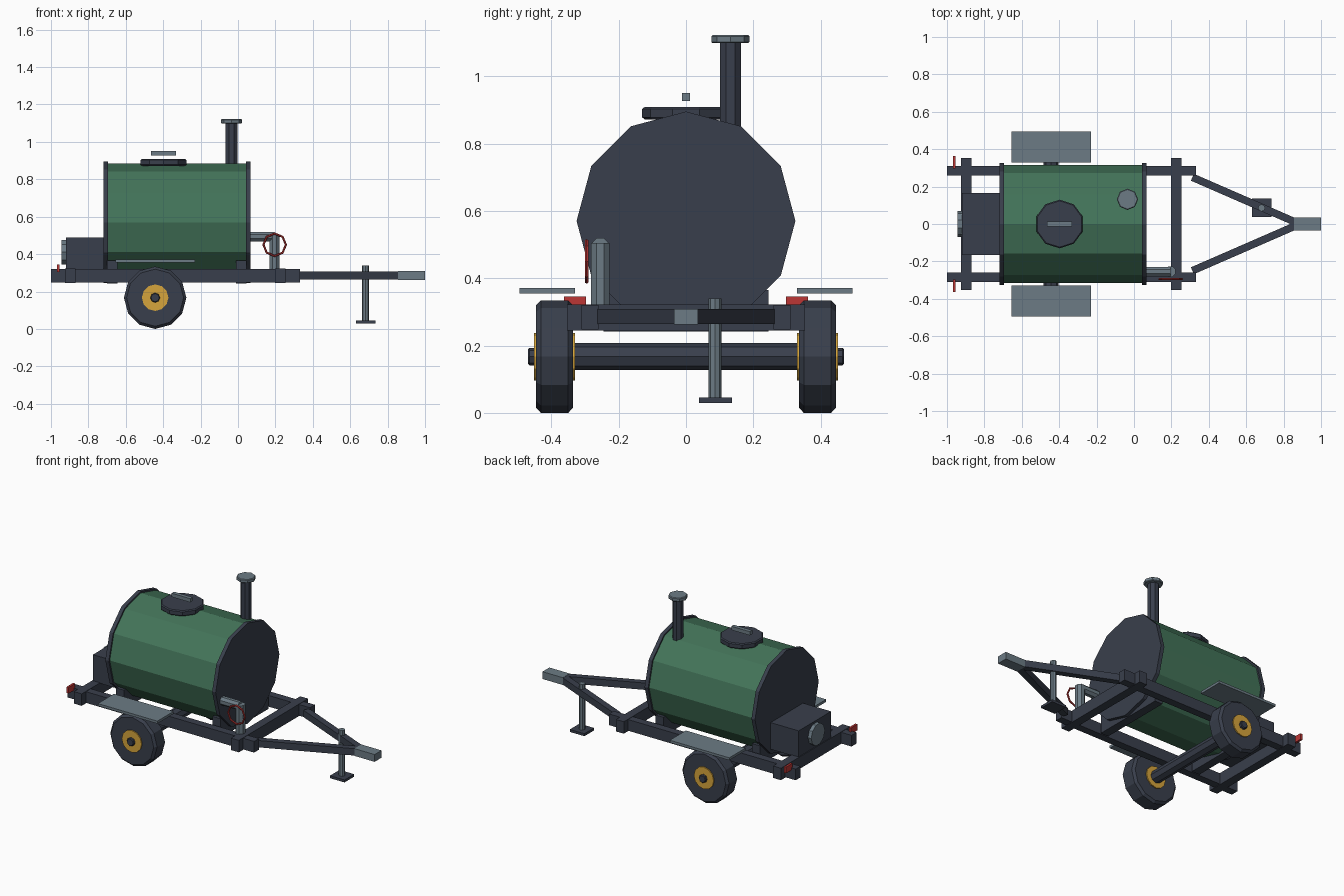
import bpy, bmesh, math
from mathutils import Vector, Matrix

cube = bpy.data.objects.get("Cube")
if cube:
    bpy.data.objects.remove(cube, do_unlink=True)


def material(name, code):
    """Flat material from an sRGB hex code."""
    rgb = []
    for i in range(0, 6, 2):
        c = int(code[i:i + 2], 16) / 255
        rgb.append(c / 12.92 if c <= 0.04045 else ((c + 0.055) / 1.055) ** 2.4)
    mat = bpy.data.materials.new(name)
    mat.use_nodes = True
    mat.diffuse_color = (*rgb, 1)
    bsdf = next(n for n in mat.node_tree.nodes if n.type == 'BSDF_PRINCIPLED')
    bsdf.inputs["Base Color"].default_value = (*rgb, 1)
    return mat


DARK = material("dark steel", "393F4C")
GREEN = material("tank green", "437459")
GREY = material("galvanised grey", "6C7B85")
YELLOW = material("wheel yellow", "D6A53C")
RED = material("signal red", "BC3635")


def finish(name, bm, mat):
    bmesh.ops.recalc_face_normals(bm, faces=bm.faces)
    mesh = bpy.data.meshes.new(name)
    bm.to_mesh(mesh)
    bm.free()
    mesh.materials.append(mat)
    obj = bpy.data.objects.new(name, mesh)
    bpy.context.scene.collection.objects.link(obj)
    return obj


def bevel(obj, width):
    mod = obj.modifiers.new("bevel", 'BEVEL')
    mod.width = width
    mod.segments = 1
    mod.limit_method = 'ANGLE'
    mod.angle_limit = math.radians(60)
    return obj


def box(name, mat, x, y, z):
    """Box from its x, y and z ranges."""
    bm = bmesh.new()
    bmesh.ops.create_cube(bm, size=1)
    ranges = (x, y, z)
    for v in bm.verts:
        v.co = [(a + b) / 2 + c * (b - a) for c, (a, b) in zip(v.co, ranges)]
    return finish(name, bm, mat)


def rod(name, mat, start, end, radius, sides, turn=0.0):
    """Prism between two points; turn spins it about its axis."""
    a, b = Vector(start), Vector(end)
    bm = bmesh.new()
    bmesh.ops.create_cone(bm, cap_ends=True, segments=sides, radius1=radius,
                          radius2=radius, depth=(b - a).length)
    rot = Vector((0, 0, 1)).rotation_difference(b - a).to_matrix().to_4x4()
    bm.transform(Matrix.Translation((a + b) / 2) @ rot @ Matrix.Rotation(turn, 4, 'Z'))
    return finish(name, bm, mat)


def ring(name, mat, centre, major, minor, steps, sides):
    """Faceted ring standing in the xz plane."""
    bm = bmesh.new()
    loops = []
    for i in range(steps):
        a = math.tau * i / steps
        loop = []
        for j in range(sides):
            b = math.tau * j / sides
            r = major + minor * math.cos(b)
            loop.append(bm.verts.new((centre[0] + r * math.cos(a),
                                      centre[1] + minor * math.sin(b),
                                      centre[2] + r * math.sin(a))))
        loops.append(loop)
    for i in range(steps):
        p, q = loops[i], loops[(i + 1) % steps]
        for j in range(sides):
            k = (j + 1) % sides
            bm.faces.new((p[j], p[k], q[k], q[j]))
    return finish(name, bm, mat)


# Tank with overhanging end caps
TANK_Z = 0.57
rod("tank_body", GREEN, (-0.705, 0, TANK_Z), (0.05, 0, TANK_Z), 0.315, 12)
for name, x0, x1 in (("rear_tank_cap", -0.72, -0.695), ("front_tank_cap", 0.043, 0.068)):
    rod(name, DARK, (x0, 0, TANK_Z), (x1, 0, TANK_Z), 0.325, 12)

# Saddles under the tank
for name, x in (("rear_saddle", -0.672), ("front_saddle", 0.018)):
    box(name, DARK, (x - 0.028, x + 0.028), (-0.245, 0.245), (0.242, 0.365))

# Filler lid and handle
bevel(rod("filler_lid", DARK, (-0.398, 0, 0.872), (-0.398, 0, 0.908), 0.13, 10), 0.006)
box("lid_handle", GREY, (-0.465, -0.332), (-0.0125, 0.0125), (0.926, 0.95))

# Vent stack
rod("vent_pipe", DARK, (-0.035, 0.132, 0.8), (-0.035, 0.132, 1.098), 0.034, 8, math.pi / 8)
bevel(rod("vent_cap", GREY, (-0.035, 0.132, 1.098), (-0.035, 0.132, 1.122), 0.057, 8), 0.004)

# Chassis cross members
for name, x in (("rear_crossbar", -0.897), ("front_crossbar", 0.225)):
    box(name, DARK, (x - 0.028, x + 0.028), (-0.353, 0.353), (0.245, 0.322))

# Pump box and dial at the rear
box("pump_box", DARK, (-0.92, -0.715), (-0.165, 0.165), (0.318, 0.49))
rod("pump_dial", GREY, (-0.943, 0, 0.41), (-0.918, 0, 0.41), 0.07, 10)

# Axle
AX, AZ = -0.443, 0.167
rod("axle", DARK, (AX, -0.34, AZ), (AX, 0.34, AZ), 0.04, 8)

# Parts on both sides
for side, s in (("left", 1), ("right", -1)):
    def span(a, b):
        return sorted((s * a, s * b))

    def across(name, mat, y0, y1, radius, sides):
        return rod(f"{side}_{name}", mat, (AX, s * y0, AZ), (AX, s * y1, AZ), radius, sides)

    box(f"{side}_rail", DARK, (-1, 0.332), span(0.26, 0.31), (0.248, 0.32))
    box(f"{side}_fender", GREY, (-0.655, -0.23), span(0.33, 0.494), (0.355, 0.371))
    box(f"{side}_reflector", RED, (-0.969, -0.955), span(0.297, 0.363), (0.305, 0.345))
    bevel(across("tyre", DARK, 0.336, 0.445, 0.167, 12), 0.014)
    across("wheel_rim", YELLOW, 0.329, 0.452, 0.071, 12)
    bevel(across("hub_cap", DARK, 0.44, 0.469, 0.026, 8), 0.004)

    # Angled drawbar arm
    a, b = Vector((0.312, s * 0.25, 0.286)), Vector((0.872, s * 0.006, 0.286))
    length = (b - a).length
    arm = box(f"{side}_drawbar", DARK, (0, length), (-0.02, 0.02), (-0.022, 0.022))
    arm.location = a
    arm.rotation_euler.z = math.atan2(b.y - a.y, b.x - a.x)

# Coupler
box("coupler", GREY, (0.855, 1), (-0.035, 0.035), (0.262, 0.309))

# Jack stand
rod("jack_post", GREY, (0.682, 0.086, 0.035), (0.682, 0.086, 0.34), 0.019, 8)
box("jack_foot", DARK, (0.63, 0.734), (0.038, 0.136), (0.03, 0.046))

# Outlet pipe and valve wheel
rod("outlet_pipe", GREY, (0.06, -0.255, 0.493), (0.195, -0.255, 0.493), 0.028, 8, math.pi / 8)
rod("outlet_drop", GREY, (0.195, -0.255, 0.28), (0.195, -0.255, 0.505), 0.03, 8, math.pi / 8)
ring("valve_wheel", RED, (0.196, -0.295, 0.45), 0.06, 0.006, 8, 6)
